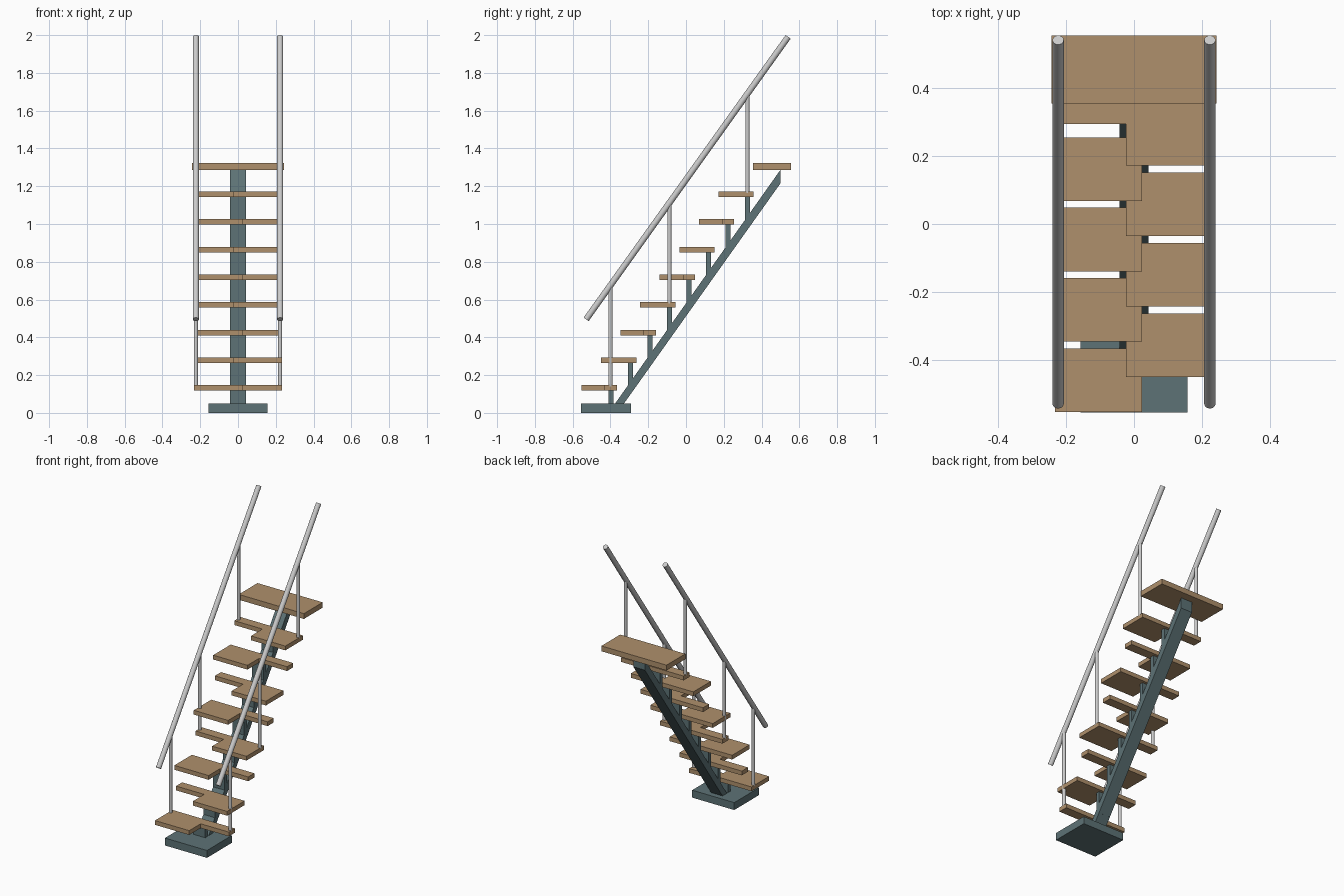
import bpy, bmesh, math
from mathutils import Vector

if "Cube" in bpy.data.objects:
    bpy.data.objects.remove(bpy.data.objects["Cube"])


def material(name, color):
    m = bpy.data.materials.new(name)
    m.diffuse_color = (*color, 1)
    m.use_nodes = True
    m.node_tree.nodes["Principled BSDF"].inputs["Base Color"].default_value = m.diffuse_color
    return m


WOOD = material("wood", (0.43, 0.28, 0.15))
STEEL = material("painted_steel", (0.11, 0.17, 0.18))


def prism(name, profile, depth_vec, mat):
    """Extrude a closed 3D profile along a vector."""
    bm = bmesh.new()
    face = bm.faces.new([bm.verts.new(p) for p in profile])
    res = bmesh.ops.extrude_face_region(bm, geom=[face])
    moved = [v for v in res["geom"] if isinstance(v, bmesh.types.BMVert)]
    bmesh.ops.translate(bm, verts=moved, vec=depth_vec)
    bmesh.ops.recalc_face_normals(bm, faces=bm.faces)
    me = bpy.data.meshes.new(name)
    bm.to_mesh(me)
    bm.free()
    ob = bpy.data.objects.new(name, me)
    bpy.context.collection.objects.link(ob)
    me.materials.append(mat)
    return ob


def box(name, x, y, z, mat):
    outline = [(x[0], y[0], z[0]), (x[1], y[0], z[0]), (x[1], y[1], z[0]), (x[0], y[1], z[0])]
    return prism(name, outline, (0, 0, z[1] - z[0]), mat)


def rod(name, a, b, radius):
    a, b = Vector(a), Vector(b)
    d = b - a
    bpy.ops.mesh.primitive_cylinder_add(vertices=24, radius=radius, depth=d.length,
                                        location=(a + b) / 2,
                                        rotation=d.to_track_quat('Z', 'Y').to_euler())
    ob = bpy.context.object
    ob.name = name
    bpy.ops.object.shade_smooth_by_angle(angle=math.radians(40))
    return ob


STEPS, RUN, RISE = 8, 0.1035, 0.1464
HALF_W, SPINE = 0.233, 0.043


def spine_top(y):
    return 0.05 + (y + 0.375) * 1.411


# Foot plate and central sloping stringer
box("foot_plate", (-0.157, 0.157), (-0.555, -0.29), (0, 0.05), STEEL)
prism("central_stringer",
      [(-SPINE, -0.375, 0.05), (-SPINE, -0.328, 0.05), (-SPINE, 0.5, 1.215), (-SPINE, 0.5, 1.287)],
      (2 * SPINE, 0, 0), STEEL)

# Alternating L-shaped treads, each on a short riser post
for i in range(STEPS):
    s = 1 if i % 2 == 0 else -1
    front = -0.553 + RUN * i
    back, notch = front + 0.187, front + 0.122
    z = 0.118 + RISE * i
    outline = [(-HALF_W, front), (0.023, front), (0.023, notch),
               (HALF_W, notch), (HALF_W, back), (-HALF_W, back)]
    prism(f"tread_{i + 1}", [(s * x, y, z) for x, y in outline], (0, 0, 0.029), WOOD)
    py = -0.398 + RUN * i
    box(f"tread_support_{i + 1}", (-SPINE, SPINE), (py - 0.013, py + 0.013),
        (max(0.04, spine_top(py - 0.013) - 0.03), z), STEEL)

# Full-width top landing
box("top_landing", (-0.243, 0.243), (0.355, 0.555), (1.287, 1.323), WOOD)

# Handrails and balusters on both sides
low, high = (-0.529, 0.495), (0.541, 1.991)
slope = (high[1] - low[1]) / (high[0] - low[0])
for side, sx in (("left", -0.223), ("right", 0.223)):
    rod(f"{side}_handrail", (sx, *low), (sx, *high), 0.0165)
    for n, (y, step) in enumerate(((-0.4, 0), (-0.088, 3), (0.325, 7))):
        rod(f"{side}_baluster_{n + 1}", (sx, y, 0.14 + RISE * step),
            (sx, y, low[1] + slope * (y - low[0])), 0.011)
